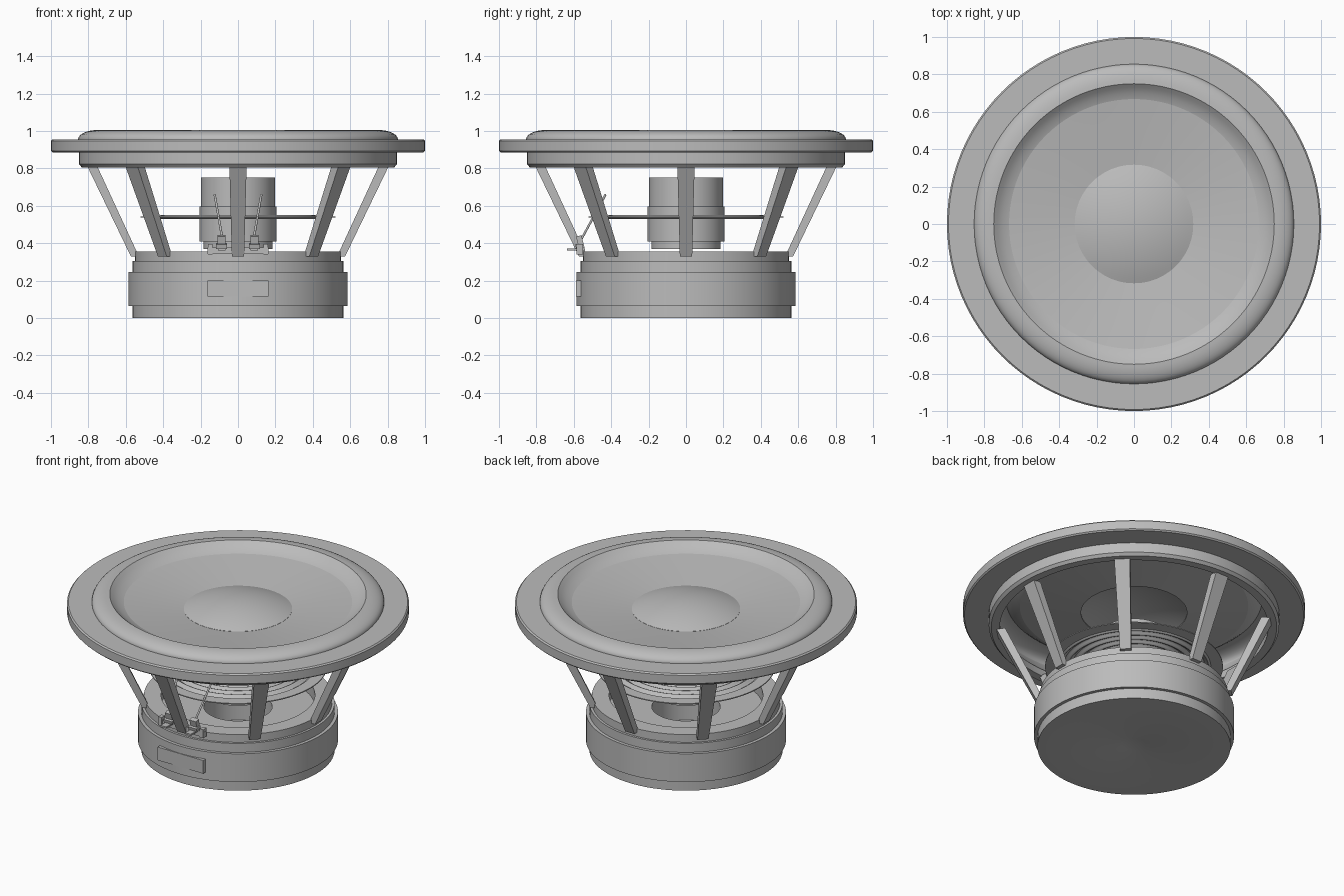
import bpy, bmesh, math
from mathutils import Vector, Matrix

if "Cube" in bpy.data.objects:
    bpy.data.objects.remove(bpy.data.objects["Cube"], do_unlink=True)

SEGMENTS = 96
GREY = (0.5, 0.5, 0.5, 1)
grey = bpy.data.materials.new("plain_grey")
grey.use_nodes = True
grey.diffuse_color = GREY
grey.node_tree.nodes["Principled BSDF"].inputs["Base Color"].default_value = GREY


def finish(name, bm, smooth=True):
    bmesh.ops.remove_doubles(bm, verts=bm.verts, dist=0.00001)
    bmesh.ops.recalc_face_normals(bm, faces=bm.faces)
    mesh = bpy.data.meshes.new(name)
    bm.to_mesh(mesh)
    bm.free()
    mesh.materials.append(grey)
    obj = bpy.data.objects.new(name, mesh)
    bpy.context.collection.objects.link(obj)
    if smooth:
        bpy.ops.object.select_all(action='DESELECT')
        obj.select_set(True)
        bpy.context.view_layer.objects.active = obj
        bpy.ops.object.shade_smooth_by_angle(angle=math.radians(25))
    return obj


def lathe(name, profile):
    """Turn a closed (radius, height) outline about the z axis."""
    bm = bmesh.new()
    verts = [bm.verts.new((r, 0, z)) for r, z in profile]
    edges = [bm.edges.new((a, b)) for a, b in zip(verts, verts[1:] + verts[:1])]
    bmesh.ops.spin(bm, geom=verts + edges, cent=(0, 0, 0), axis=(0, 0, 1),
                   angle=math.tau, steps=SEGMENTS, use_duplicate=False)
    # drop collapsed faces on the axis
    bmesh.ops.dissolve_degenerate(bm, dist=0.00001, edges=bm.edges)
    return finish(name, bm)


def sheet(name, curve, thickness):
    """Turn a thin skin that follows a curve."""
    return lathe(name, curve + [(r, z - thickness) for r, z in reversed(curve)])


def box(name, size, location, tilt=0):
    bm = bmesh.new()
    bmesh.ops.create_cube(bm, size=1)
    bm.transform(Matrix.Translation(location) @ Matrix.Rotation(tilt, 4, 'X')
                 @ Matrix.Diagonal((*size, 1)))
    return finish(name, bm, smooth=False)


def rod(name, start, end, radius):
    start, end = Vector(start), Vector(end)
    axis = end - start
    bm = bmesh.new()
    bmesh.ops.create_cone(bm, cap_ends=True, segments=12, radius1=radius,
                          radius2=radius, depth=axis.length)
    bm.transform(Matrix.Translation((start + end) / 2)
                 @ axis.to_track_quat('Z', 'Y').to_matrix().to_4x4())
    return finish(name, bm)


# Mounting rim and the collar below it
lathe("basket_rim", [(0.855, 0.955), (0.992, 0.955), (1, 0.947), (1, 0.893),
                     (0.992, 0.885), (0.85, 0.885), (0.85, 0.822),
                     (0.835, 0.805), (0.785, 0.805), (0.785, 0.85),
                     (0.82, 0.885), (0.855, 0.94)])

# Rubber surround, cone and dust cap
outer = [(0.855 - 0.105 * (1 - math.cos(t)), 0.955 + 0.05 * math.sin(t))
         for t in (math.pi / 2 * i / 8 for i in range(9))]
inner = [(0.73, 0.988), (0.70, 0.967), (0.668, 0.955)]
sheet("surround", outer + inner, 0.008)
sheet("cone", [(0.668, 0.955), (0.5, 0.933), (0.31, 0.91)], 0.008)
sheet("dust_cap", [(0.317 * i / 12, 0.912 + 0.06 * (1 - (i / 12) ** 2))
                   for i in range(12, -1, -1)], 0.008)

# Motor: back plate, magnet, front plate and recessed basket seat
lathe("motor", [(0, 0.015), (0.07, 0.012), (0.13, 0), (0.565, 0),
                (0.565, 0.065), (0.585, 0.065), (0.585, 0.247),
                (0.565, 0.247), (0.565, 0.305), (0.55, 0.305),
                (0.55, 0.355), (0.45, 0.355), (0.45, 0.28),
                (0.2, 0.28), (0.2, 0.1), (0, 0.1)])

# Voice coil: former with the winding around it
lathe("voice_coil", [(0.185, 0.37), (0.185, 0.41), (0.205, 0.41),
                     (0.205, 0.597), (0.197, 0.597), (0.197, 0.75),
                     (0.18, 0.75), (0.175, 0.37)])

# Corrugated spider with a flat outer lip
waves = [(0.2 + 0.25 * i / 40, 0.542 + 0.008 * math.sin(math.tau * 5 * i / 40))
         for i in range(41)]
sheet("spider", waves + [(0.52, 0.542)], 0.006)

# Eight tapered basket struts
for n in range(8):
    bm = bmesh.new()
    ends = []
    for r_in, r_out, half, z in ((0.53, 0.573, 0.033, 0.33),
                                 (0.752, 0.805, 0.046, 0.81)):
        ends.append([bm.verts.new((r, y, z)) for r, y in
                     ((r_in, -half), (r_out, -half), (r_out, half), (r_in, half))])
    low, high = ends
    bm.faces.new(low)
    bm.faces.new(high)
    for i in range(4):
        j = (i + 1) % 4
        bm.faces.new((low[i], low[j], high[j], high[i]))
    bm.transform(Matrix.Rotation(math.tau * n / 8, 4, 'Z'))
    finish(f"basket_strut_{n + 1}", bm, smooth=False)

# Flat plate let into the front of the magnet
box("magnet_plate", (0.325, 0.05, 0.085), (0, -0.563, 0.157))

# Terminal strip with posts, spade tabs and lead wires
box("terminal_strip", (0.325, 0.022, 0.035), (0, -0.567, 0.36))
for side, x in (("left", 1), ("right", -1)):
    box(f"{side}_terminal_post", (0.045, 0.03, 0.07), (0.088 * x, -0.565, 0.405), 0.25)
    box(f"{side}_terminal_cap", (0.06, 0.04, 0.025), (0.088 * x, -0.57, 0.385), 0.25)
    box(f"{side}_spade_tab", (0.04, 0.095, 0.01), (0.088 * x, -0.588, 0.367))
    box(f"{side}_strip_end", (0.025, 0.035, 0.055), (0.148 * x, -0.567, 0.368))
    rod(f"{side}_lead_wire", (0.083 * x, -0.56, 0.42), (0.125 * x, -0.43, 0.66), 0.006)
